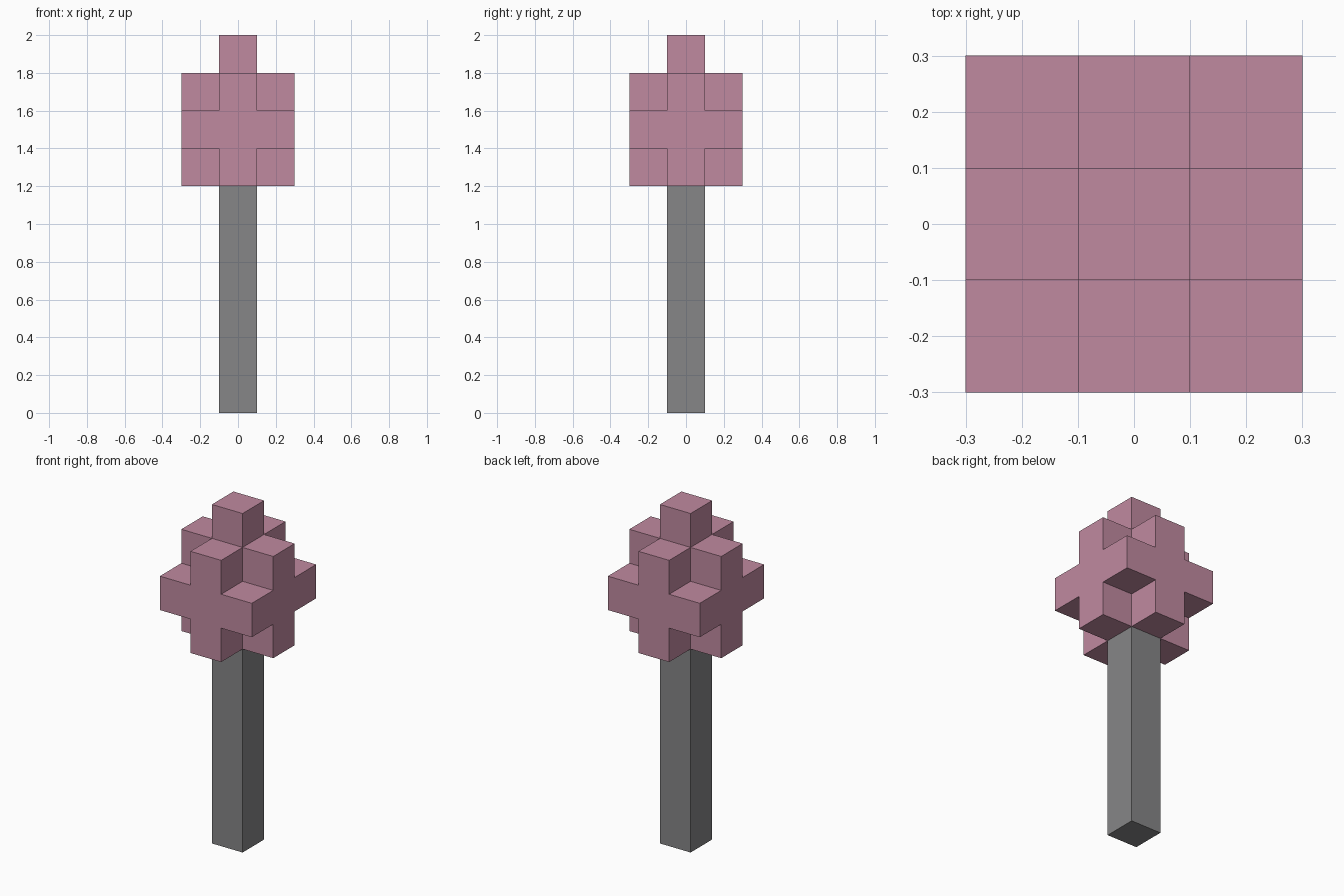
import bpy, bmesh, math
from mathutils import Vector

default = bpy.data.objects.get("Cube")
if default:
    bpy.data.objects.remove(default, do_unlink=True)

U = 0.2  # edge of one block


def material(name, color):
    m = bpy.data.materials.new(name)
    m.use_nodes = True
    m.diffuse_color = color
    bsdf = m.node_tree.nodes["Principled BSDF"]
    bsdf.inputs["Base Color"].default_value = color
    bsdf.inputs["Roughness"].default_value = 0.9
    return m


def add_object(name, bm, mat):
    bmesh.ops.recalc_face_normals(bm, faces=bm.faces)
    mesh = bpy.data.meshes.new(name)
    bm.to_mesh(mesh)
    bm.free()
    mesh.materials.append(mat)
    obj = bpy.data.objects.new(name, mesh)
    bpy.context.collection.objects.link(obj)
    return obj


def block_shell(cells, base_z):
    """Outer skin of a set of unit blocks, with flat areas merged."""
    bm = bmesh.new()
    for cell in cells:
        center = Vector(cell) * U + Vector((0, 0, base_z))
        for axis in range(3):
            for sign in (-1, 1):
                n = [0, 0, 0]
                n[axis] = sign
                if tuple(c + d for c, d in zip(cell, n)) in cells:
                    continue
                normal = Vector(n)
                a = Vector((n[1], n[2], n[0]))
                b = normal.cross(a)
                corners = (a + b, b - a, -a - b, a - b)
                bm.faces.new([bm.verts.new(center + (normal + c) * U / 2)
                              for c in corners])
    bmesh.ops.remove_doubles(bm, verts=bm.verts, dist=U / 100)
    bmesh.ops.dissolve_limit(bm, angle_limit=math.radians(1),
                             verts=bm.verts, edges=bm.edges)
    return bm


pink = material("dusty pink", (0.527, 0.254, 0.352, 1))
grey = material("stone grey", (0.238, 0.238, 0.242, 1))

# Trunk: square post
trunk_height = 6 * U
bm = bmesh.new()
bmesh.ops.create_cube(bm, size=1)
bmesh.ops.scale(bm, vec=(U, U, trunk_height), verts=bm.verts)
bmesh.ops.translate(bm, vec=(0, 0, trunk_height / 2), verts=bm.verts)
add_object("trunk", bm, grey)

# Crown: three-block cube without its corners, topped by one block
steps = (-1, 0, 1)
crown = {(x, y, z) for x in steps for y in steps for z in steps
         if abs(x * y * z) != 1}
crown.add((0, 0, 2))
add_object("crown", block_shell(crown, trunk_height + 1.5 * U), pink)
